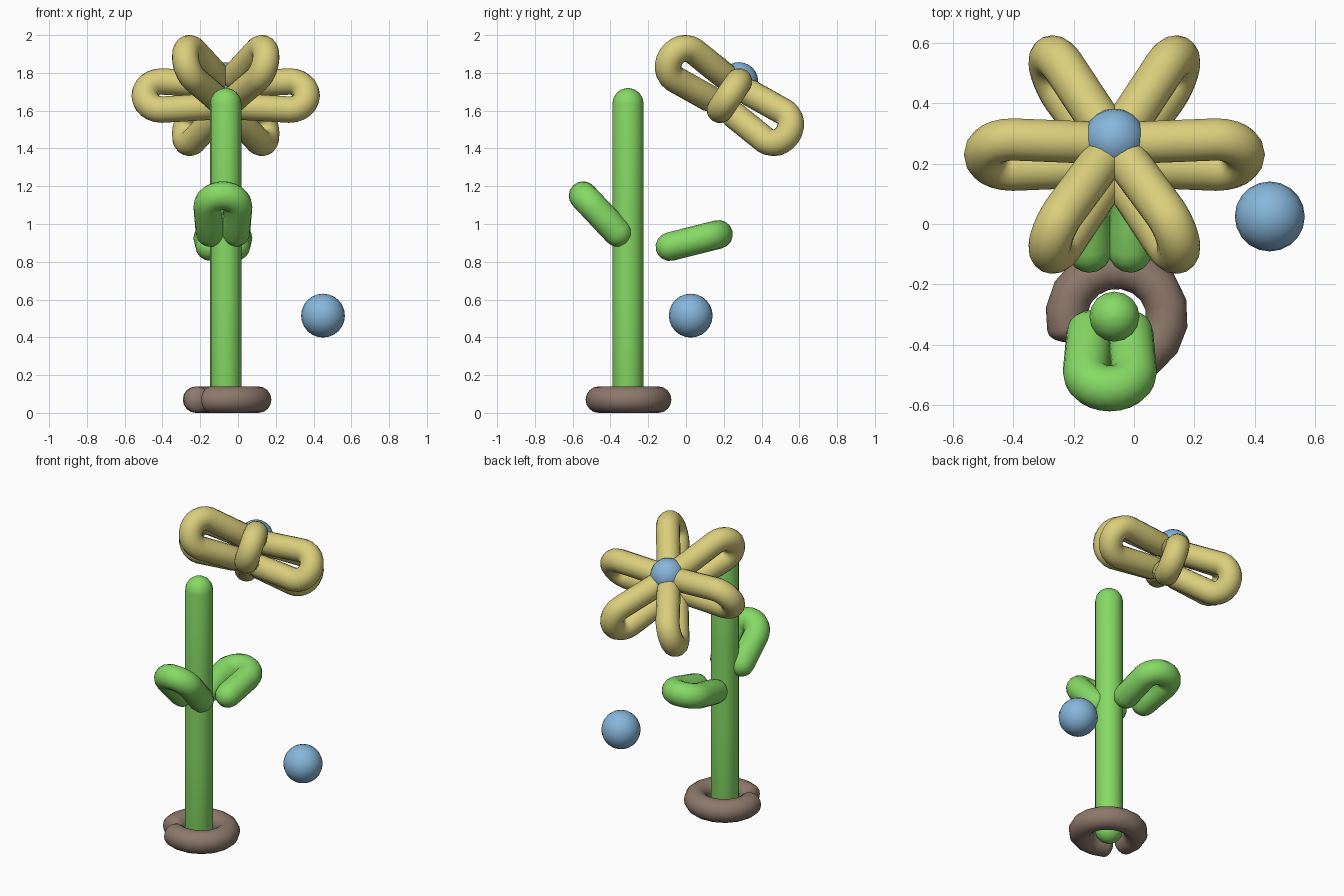
import bpy, bmesh, math
from mathutils import Vector

if "Cube" in bpy.data.objects:
    bpy.data.objects.remove(bpy.data.objects["Cube"])


def material(name, rgb):
    m = bpy.data.materials.new(name)
    m.diffuse_color = (*rgb, 1)
    m.use_nodes = True
    m.node_tree.nodes["Principled BSDF"].inputs["Base Color"].default_value = m.diffuse_color
    return m


YELLOW = material("petal yellow", (0.70, 0.62, 0.20))
GREEN = material("leaf green", (0.24, 0.70, 0.13))
BLUE = material("sky blue", (0.24, 0.47, 0.71))
BROWN = material("soil brown", (0.27, 0.19, 0.15))


def finish(bm, name, mat):
    bmesh.ops.recalc_face_normals(bm, faces=bm.faces)
    for f in bm.faces:
        f.smooth = True
    me = bpy.data.meshes.new(name)
    bm.to_mesh(me)
    bm.free()
    me.materials.append(mat)
    ob = bpy.data.objects.new(name, me)
    bpy.context.collection.objects.link(ob)
    return ob


def tube(name, path, radius, binormal, mat, cap=1.0, sides=16):
    """Round-ended balloon tube swept along a planar path."""
    n = len(path)
    tan = [(path[min(i + 1, n - 1)] - path[max(i - 1, 0)]).normalized() for i in range(n)]
    angles = [math.radians(a) for a in (86, 68, 46, 23)]
    # each station: centre, tangent, radius, with rounded caps added at both ends
    st = [(path[0] - tan[0] * radius * cap * math.sin(a), tan[0], radius * math.cos(a)) for a in angles]
    st += [(p, t, radius) for p, t in zip(path, tan)]
    st += [(path[-1] + tan[-1] * radius * cap * math.sin(a), tan[-1], radius * math.cos(a)) for a in reversed(angles)]
    bm = bmesh.new()
    rings = []
    for p, t, r in st:
        side = t.cross(binormal)
        rings.append([bm.verts.new(p + r * (math.cos(a) * binormal + math.sin(a) * side))
                      for a in (2 * math.pi * k / sides for k in range(sides))])
    for r0, r1 in zip(rings, rings[1:]):
        for k in range(sides):
            j = (k + 1) % sides
            bm.faces.new((r0[k], r0[j], r1[j], r1[k]))
    bm.faces.new(rings[0])
    bm.faces.new(rings[-1])
    return finish(bm, name, mat)


def loop(name, origin, along, across, start, length, w0, w1, radius, mat):
    """Folded balloon loop: two legs joined by a round outer end."""
    leg = [(start, w0), ((start + length) / 2, (w0 + w1) / 2)]
    pts = leg + [(length + w1 * math.sin(a), w1 * math.cos(a))
                 for a in (math.pi * k / 12 for k in range(13))]
    pts += [(u, -v) for u, v in reversed(leg)]
    path = [origin + along * u + across * v for u, v in pts]
    return tube(name, path, radius, along.cross(across).normalized(), mat)


def ball(name, centre, radius):
    bm = bmesh.new()
    bmesh.ops.create_uvsphere(bm, u_segments=20, v_segments=12, radius=radius)
    bmesh.ops.translate(bm, verts=bm.verts, vec=centre)
    return finish(bm, name, BLUE)


X, Y, Z = Vector((1, 0, 0)), Vector((0, 1, 0)), Vector((0, 0, 1))

# stem
sx, sy = -0.065, -0.307
tube("stem", [Vector((sx, sy, z)) for z in (0.085, 0.6, 1.1, 1.637)], 0.083, X, GREEN)

# open base ring, ends meeting at the front left
path = []
for k in range(15):
    a = math.radians(237 + (556 - 237) * k / 14)
    path.append(Vector((-0.057 + 0.167 * math.cos(a), -0.305 + 0.160 * math.sin(a), 0.07)))
tube("base_ring", path, 0.07, Z, BROWN, cap=0.6)

# leaves, open ends toward the stem
for name, tip, end in (("front_leaf", (-0.08, -0.545, 1.15), (-0.08, -0.362, 0.955)),
                       ("back_leaf", (-0.08, 0.172, 0.945), (-0.08, -0.085, 0.88))):
    tip, end = Vector(tip), Vector(end)
    d = tip - end
    loop(name, end, d.normalized(), X, 0, d.length - 0.08, 0.068, 0.08, 0.076, GREEN)

# tilted flower: six upright loops around a ball
tilt = math.radians(34)
normal = Vector((0, math.sin(tilt), math.cos(tilt)))
slope = Vector((0, math.cos(tilt), -math.sin(tilt)))
centre = Vector((-0.065, 0.23, 1.68))
for i in range(6):
    a = math.radians(60 * i)
    loop(f"petal_{i + 1}", centre, X * math.cos(a) + slope * math.sin(a), normal,
         0.09, 0.338, 0.072, 0.09, 0.071, YELLOW)
ball("flower_centre", centre + normal * 0.09, 0.102)

# loose ball beside the stem
ball("loose_ball", Vector((0.45, 0.025, 0.515)), 0.116)
